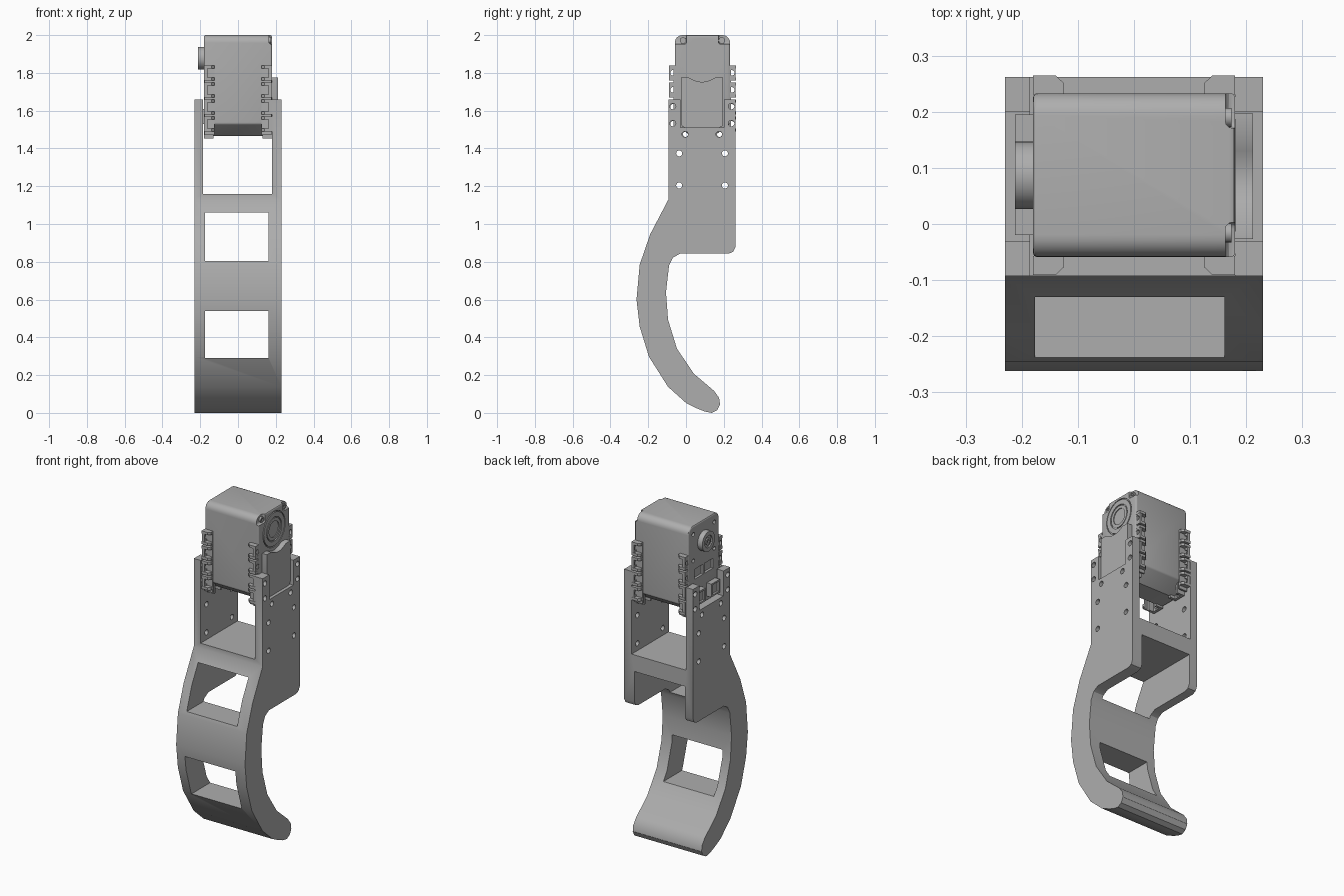
import bpy, bmesh, math
from mathutils import Matrix, Vector

cube = bpy.data.objects.get("Cube")
if cube:
    bpy.data.objects.remove(cube, do_unlink=True)

grey = bpy.data.materials.new("mid_grey")
grey.use_nodes = True
colour = (0.42, 0.42, 0.42, 1)
grey.diffuse_color = colour
grey.node_tree.nodes["Principled BSDF"].inputs["Base Color"].default_value = colour


def finish(name, bm):
    bmesh.ops.recalc_face_normals(bm, faces=bm.faces)
    mesh = bpy.data.meshes.new(name)
    bm.to_mesh(mesh)
    bm.free()
    mesh.materials.append(grey)
    ob = bpy.data.objects.new(name, mesh)
    bpy.context.collection.objects.link(ob)
    return ob


def prism(name, points, lo, hi, axis="x"):
    """Extrude a flat outline along x (points are y, z) or z (points are x, y)."""
    bm = bmesh.new()
    place = (lambda a, b: (lo, a, b)) if axis == "x" else (lambda a, b: (a, b, lo))
    face = bm.faces.new([bm.verts.new(place(a, b)) for a, b in points])
    out = bmesh.ops.extrude_face_region(bm, geom=[face])
    step = Vector((hi - lo, 0, 0)) if axis == "x" else Vector((0, 0, hi - lo))
    bmesh.ops.translate(bm, vec=step, verts=[v for v in out["geom"] if isinstance(v, bmesh.types.BMVert)])
    return finish(name, bm)


def box(name, x, y, z):
    return prism(name, [(y[0], z[0]), (y[1], z[0]), (y[1], z[1]), (y[0], z[1])], *x)


def disc(name, x, y, z, r, sides=32):
    ring = [2 * math.pi * i / sides for i in range(sides)]
    return prism(name, [(y + r * math.cos(a), z + r * math.sin(a)) for a in ring], *x)


def activate(ob):
    bpy.ops.object.select_all(action="DESELECT")
    ob.select_set(True)
    bpy.context.view_layer.objects.active = ob


def cut(ob, *cutters):
    activate(ob)
    for cutter in cutters:
        mod = ob.modifiers.new("cut", "BOOLEAN")
        mod.operation, mod.solver, mod.object = "DIFFERENCE", "EXACT", cutter
        bpy.ops.object.modifier_apply(modifier=mod.name)
        bpy.data.objects.remove(cutter, do_unlink=True)
    return ob


def bevel(ob, width, segments=3):
    activate(ob)
    mod = ob.modifiers.new("bevel", "BEVEL")
    mod.width, mod.segments, mod.limit_method = width, segments, "ANGLE"
    mod.angle_limit = math.radians(50)
    bpy.ops.object.modifier_apply(modifier=mod.name)
    return ob


def join(name, parts):
    activate(parts[0])
    for part in parts:
        part.select_set(True)
    bpy.ops.object.join()
    parts[0].name = name
    return parts[0]


MID_Y, AXLE_Z, WIDE = 0.087, 1.878, (-0.3, 0.3)

# Curved leg with two side plates
outline = [(-.093, 1.66), (-.093, 1.13), (-.19, .945), (-.245, .785), (-.262, .6),
           (-.245, .456), (-.196, .297), (-.095, .138), (0, .053), (.06, .023), (.1, .007),
           (.137, 0), (.165, .015), (.18, .045), (.175, .08), (.148, .117), (.042, .207),
           (-.048, .34), (-.095, .493), (-.106, .637), (-.09, .78), (-.069, .822),
           (-.032, .843), (.225, .843), (.25, .853), (.262, .878), (.262, 1.66)]
leg = prism("leg", outline, -.23, .23)
cutters = [box("gap", (-.185, .18), WIDE_Y, z) for WIDE_Y, z in [((-.4, .4), (1.16, 1.8))]]
cutters += [box("window", (-.176, .161), (-.4, .4), z) for z in [(.805, 1.06), (.29, .54)]]
cutters.append(box("notch", WIDE, (-.03, .2), (1.51, 1.8)))
for dy, heights in [(.155, (1.623, 1.533)), (.09, (1.475,)), (.121, (1.374, 1.204))]:
    for z in heights:
        cutters += [disc("hole", WIDE, MID_Y - .002 + s * dy, z, .016, 16) for s in (-1, 1)]
cut(leg, *cutters)

# Motor housing: rounded on top, sloped underneath
half = .146
right_side = [(.06, 1.465), (half, 1.53)]
right_side += [(half - .04 + .04 * math.cos(a), 1.96 + .04 * math.sin(a))
               for a in [math.radians(15 * i) for i in range(7)]]
shape = [(MID_Y + y, z) for y, z in right_side] + [(MID_Y - y, z) for y, z in reversed(right_side)]
housing = bevel(prism("motor_housing", shape, -.18, .18), .008)
pockets = []
for s in (-1, 1):
    pockets.append(bevel(box("pocket", (.163, .3), sorted((MID_Y + s * .084, MID_Y + s * .3)),
                             (1.952, 2.2)), .012))
    pockets.append(box("slot", (-.3, -.165), sorted((MID_Y + s * .007, MID_Y + s * .09)), (1.675, 1.735)))
    pockets.append(disc("hole", (-.3, -.165), MID_Y + s * .1, 1.95, .012, 12))
    pockets.append(disc("hole", (-.3, -.165), MID_Y + s * .1, 1.79, .012, 12))
pockets.append(disc("recess", (.174, .3), MID_Y, AXLE_Z, .106, 48))
cut(housing, *pockets)

# Corner screws
for s, side in [(-1, "front"), (1, "back")]:
    screw = disc(side + "_screw", (.155, .174), MID_Y + s * .103, 1.972, .017, 16)
    cut(screw, disc("socket", (.168, .3), MID_Y + s * .103, 1.972, .009, 6))

# Bearing ring on one side, output horn on the other
ring = disc("bearing_ring", (.165, .181), MID_Y, AXLE_Z, .1, 48)
cut(ring, disc("groove", (.175, .3), MID_Y, AXLE_Z, .072, 48))
inner = disc("bearing_hub", (.165, .18), MID_Y, AXLE_Z, .066, 48)
cut(inner, disc("bore", (.168, .3), MID_Y, AXLE_Z, .048, 32))
horn = disc("output_horn", (-.212, -.175), MID_Y, AXLE_Z, .06, 32)
cut(horn, disc("bore", (-.3, -.204), MID_Y, AXLE_Z, .036, 32))
cut(disc("horn_screw", (-.21, -.19), MID_Y, AXLE_Z, .022, 20),
    disc("socket", (-.3, -.2), MID_Y, AXLE_Z, .01, 6))

# Side cover with a hollowed top edge
cover = [(-.027, 1.53), (-.02, 1.516), (-.007, 1.511), (.177, 1.511), (.19, 1.516), (.197, 1.53),
         (.197, 1.775), (.155, 1.775), (.13, 1.762), (.105, 1.754), (.085, 1.752), (.065, 1.754),
         (.04, 1.762), (.015, 1.775), (-.027, 1.775)]
prism("side_cover", cover, .175, .212)

# Cable sockets on the horn side
for y, side in [(-.02, "front"), (.115, "back")]:
    plug = box(side + "_cable_socket", (-.212, -.175), (y, y + .08), (1.53, 1.61))
    cut(plug, box("opening", (-.3, -.2), (y + .01, y + .07), (1.54, 1.6)))


def mirrored(ob, sx, sy):
    """Mirror a part about the middle of the housing."""
    ob.data.transform(Matrix.Translation((0, MID_Y, 0)) @ Matrix.Diagonal((sx, sy, 1, 1)))
    if sx * sy < 0:
        ob.data.flip_normals()
    return ob


# Toothed mounting rails on the four upright corners and below
IN, OUT = .144, .178
rib = [(.125, IN), (.18, IN), (.18, OUT), (.14, OUT), (.125, OUT - .014)]
for sx, x_name in [(-1, "right"), (1, "left")]:
    for sy, y_name in [(-1, "front"), (1, "back")]:
        parts = [box("spine", (.125, .178), (IN - .003, IN + .008), (1.47, 1.84))]
        for z in (1.8, 1.71, 1.62, 1.53):
            tab = box("tab", (.162, .179), (IN, OUT - .002), (z - .036, z + .036))
            parts.append(cut(tab, disc("hole", WIDE, .155, z, .015, 16)))
            parts += [prism("rib", rib, z + d - .008, z + d + .008, "z") for d in (-.032, .032)]
        mirrored(join(f"{x_name}_{y_name}_rail", parts), sx, sy)

        tab = box("tab", (.162, .179), (.055, .128), (1.453, 1.53))
        parts = [cut(tab, disc("hole", WIDE, .09, 1.475, .014, 16))]
        parts += [box("rib", (.13, .178), (y - .008, y + .008), (1.453, 1.53)) for y in (.06, .122)]
        mirrored(join(f"{x_name}_{y_name}_lower_lug", parts), sx, sy)

# Smooth the curved surfaces, keep hard edges
for ob in bpy.context.scene.objects:
    if ob.type == "MESH":
        activate(ob)
        bpy.ops.object.shade_smooth_by_angle(angle=math.radians(30))
